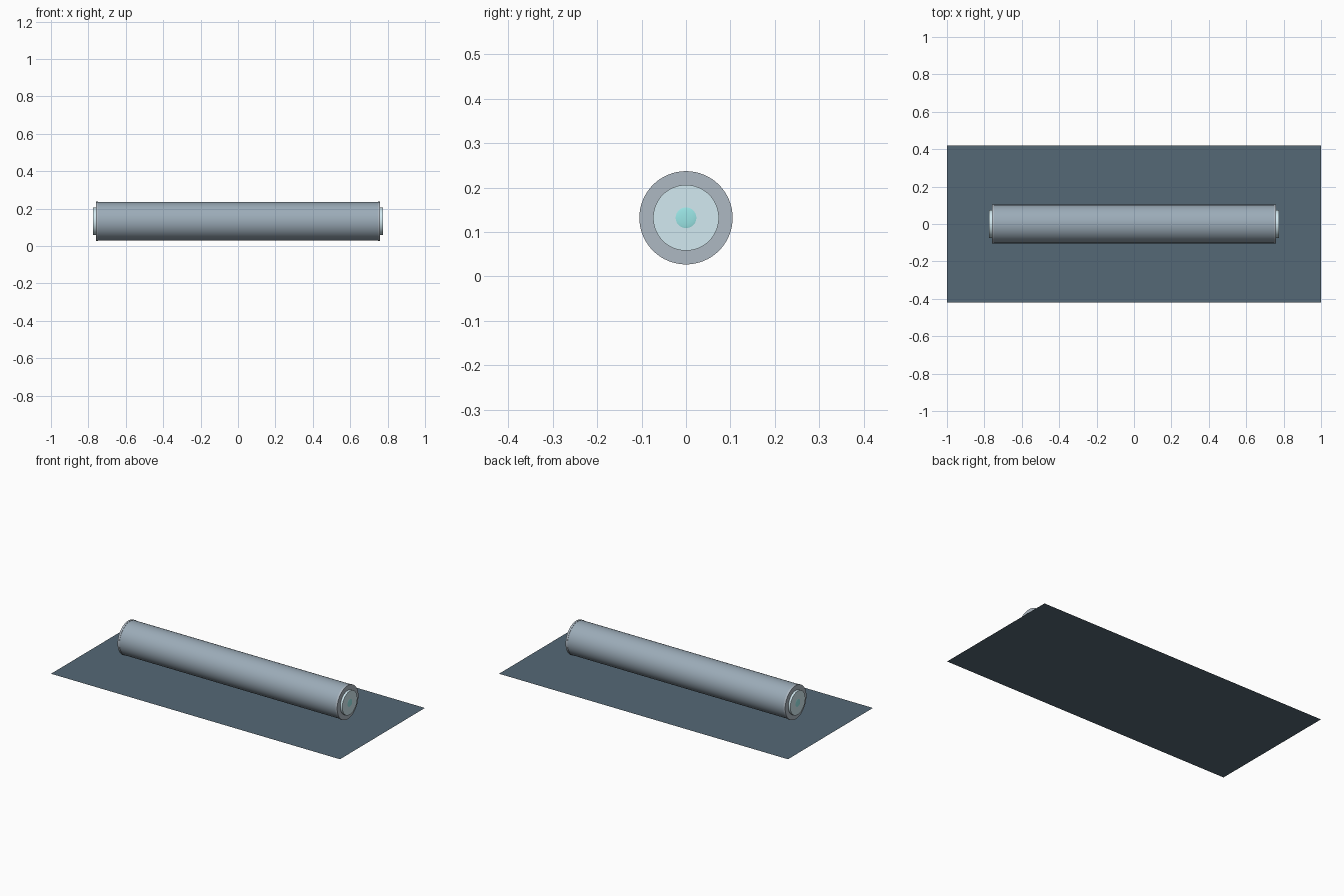
import bpy, math

if "Cube" in bpy.data.objects:
    bpy.data.objects.remove(bpy.data.objects["Cube"])

R, ZC = 0.105, 0.132  # tube outer radius and axis height


def mat(name, rgb):
    m = bpy.data.materials.new(name)
    m.diffuse_color = (*rgb, 1)
    m.use_nodes = True
    m.node_tree.nodes["Principled BSDF"].inputs["Base Color"].default_value = m.diffuse_color
    return m


SLATE = mat("slate", (0.09, 0.14, 0.18))
STEEL = mat("steel_grey", (0.33, 0.41, 0.48))
RIM = mat("rim_grey", (0.42, 0.48, 0.54))
PALE = mat("pale_blue", (0.65, 0.82, 0.88))
TEAL = mat("teal", (0.33, 0.80, 0.80))


def finish(name, material):
    ob = bpy.context.object
    ob.name = name
    ob.data.materials.append(material)
    return ob


def rod(name, x0, x1, radius, material):
    """Smooth cylinder lying along x."""
    bpy.ops.mesh.primitive_cylinder_add(
        vertices=64, radius=radius, depth=abs(x1 - x0),
        location=((x0 + x1) / 2, 0, ZC), rotation=(0, math.pi / 2, 0))
    bpy.ops.object.shade_smooth_by_angle()
    return finish(name, material)


# flat base sheet
bpy.ops.mesh.primitive_plane_add(size=1)
bpy.context.object.scale = (2, 0.84, 1)
finish("base_sheet", SLATE)

# long tube
rod("tube_body", -0.75, 0.75, R - 0.002, STEEL)

# rim, end cap and small centre button at both ends
for side, s in (("left", -1), ("right", 1)):
    rod(side + "_rim", s * 0.748, s * 0.76, R, RIM)
    rod(side + "_end_cap", s * 0.755, s * 0.774, 0.074, PALE)
    bpy.ops.mesh.primitive_uv_sphere_add(
        segments=32, ring_count=16, radius=0.027,
        location=(s * 0.772, 0, ZC), rotation=(0, math.pi / 2, 0))
    bpy.context.object.scale = (1, 1, 0.15)
    bpy.ops.object.shade_smooth()
    finish(side + "_centre_button", TEAL)
